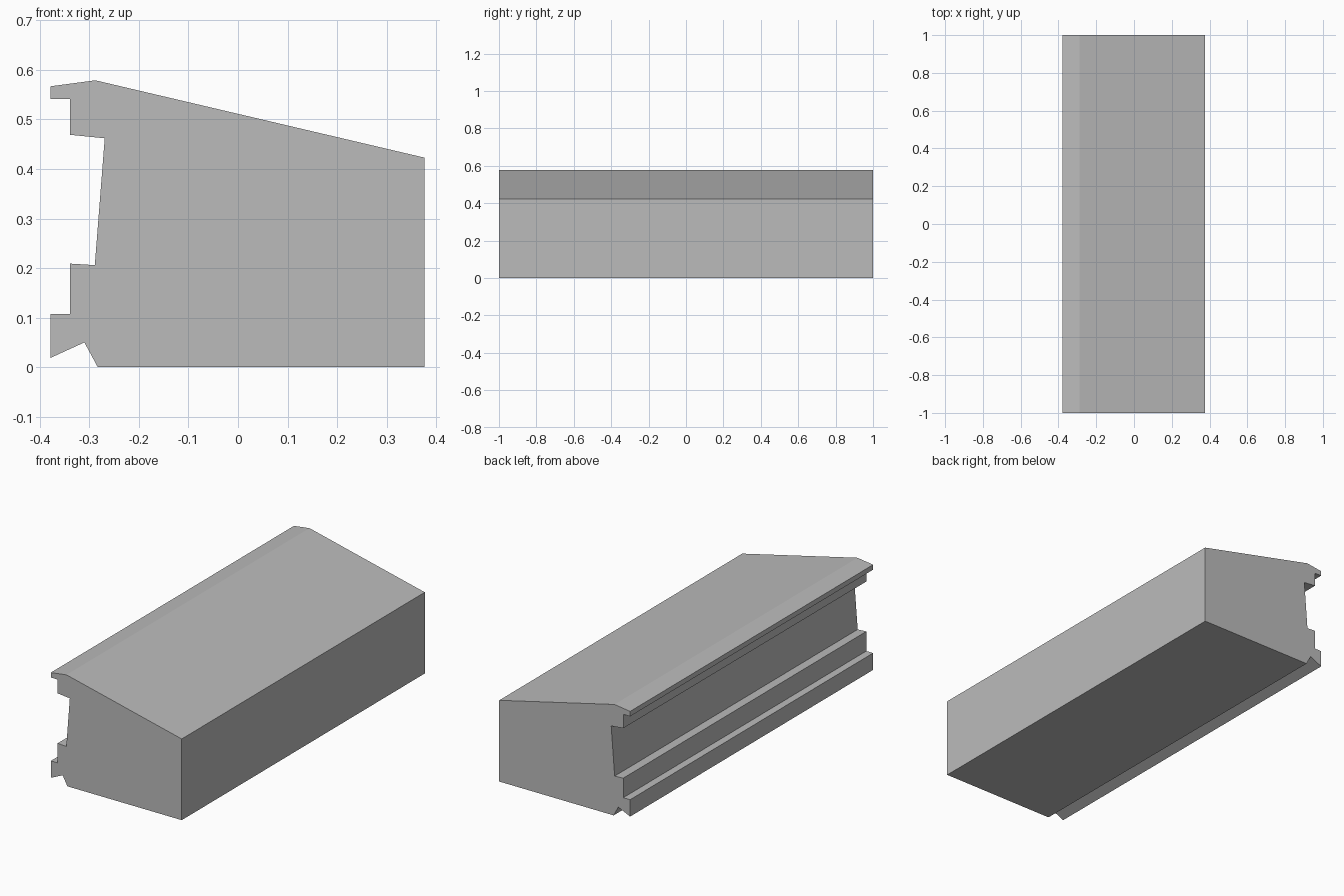
import bpy
import bmesh

cube = bpy.data.objects.get("Cube")
if cube:
    bpy.data.objects.remove(cube, do_unlink=True)

# Plain grey material
grey = bpy.data.materials.new("plain_grey")
grey.use_nodes = True
colour = (0.5, 0.5, 0.5, 1)
grey.diffuse_color = colour
grey.node_tree.nodes["Principled BSDF"].inputs["Base Color"].default_value = colour

# Cross-section (x, z): sloped top, grooved side with a drip notch below
PROFILE = [
    (-0.283, 0), (0.376, 0), (0.376, 0.423), (-0.288, 0.579),
    (-0.378, 0.567), (-0.378, 0.541), (-0.339, 0.541), (-0.339, 0.469),
    (-0.269, 0.462), (-0.289, 0.206), (-0.339, 0.209), (-0.339, 0.107),
    (-0.378, 0.107), (-0.378, 0.019), (-0.310, 0.050),
]
HALF_LENGTH = 1

# Extrude the section along the length
bm = bmesh.new()
end = bm.faces.new([bm.verts.new((x, -HALF_LENGTH, z)) for x, z in PROFILE])
result = bmesh.ops.extrude_face_region(bm, geom=[end], use_keep_orig=True)
new_verts = [g for g in result["geom"] if isinstance(g, bmesh.types.BMVert)]
bmesh.ops.translate(bm, verts=new_verts, vec=(0, 2 * HALF_LENGTH, 0))
bmesh.ops.recalc_face_normals(bm, faces=bm.faces)

mesh = bpy.data.meshes.new("sill_rail")
bm.to_mesh(mesh)
bm.free()
mesh.materials.append(grey)
rail = bpy.data.objects.new("sill_rail", mesh)
bpy.context.collection.objects.link(rail)
